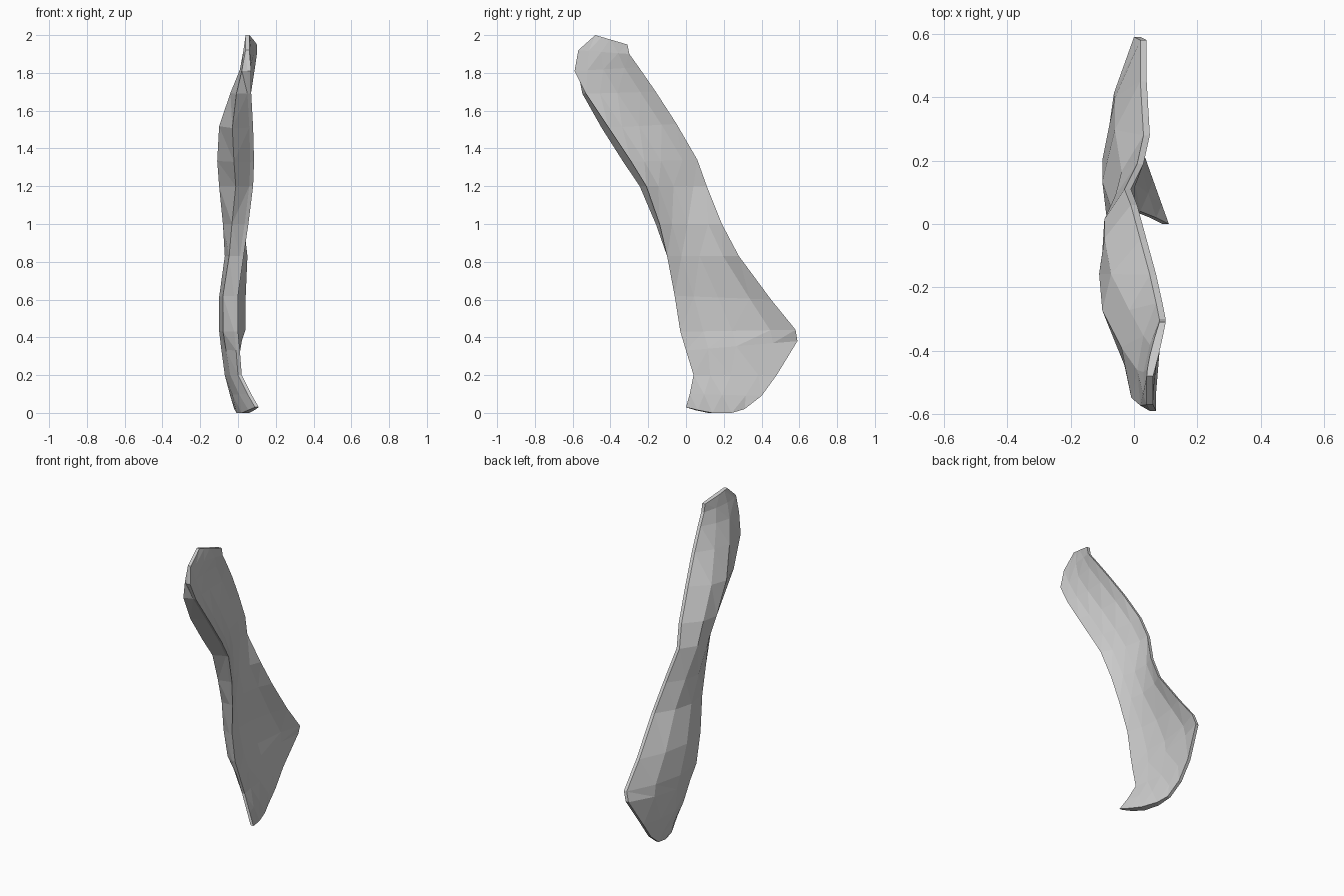
import bpy
import bmesh
from mathutils import Vector

# Remove the default cube
default = bpy.data.objects.get("Cube")
if default:
    bpy.data.objects.remove(default, do_unlink=True)

# Plain grey surface
grey = bpy.data.materials.new("bone_grey")
grey.use_nodes = True
colour = (0.6, 0.6, 0.6, 1)
grey.diffuse_color = colour
grey.node_tree.nodes["Principled BSDF"].inputs["Base Color"].default_value = colour

# Stations from top to bottom: front crest point, back edge point,
# x of the outer bulge, x of the inner hollow, place of the outer front lip
STATIONS = [
    ((.05, -.48, 2), (.09, -.31, 1.95), .05, .08, .15),
    ((.05, -.57, 1.92), (.09, -.3, 1.9), .03, .07, .12),
    ((.06, -.59, 1.81), (.08, -.25, 1.83), .01, .06, .05),
    ((.06, -.53, 1.69), (.06, -.16, 1.7), -.04, .05, -.05),
    ((.07, -.41, 1.51), (.03, -.05, 1.53), -.1, .04, -.1),
    ((.075, -.29, 1.33), (0, .06, 1.34), -.11, .03, -.12),
    ((.07, -.21, 1.2), (-.02, .11, 1.2), -.1, .01, -.11),
    ((.045, -.14, 1), (.02, .19, 1), -.08, 0, -.06),
    ((.02, -.1, .83), (.04, .28, .83), -.07, -.01, 0),
    ((-.01, -.06, .62), (.03, .45, .6), -.1, -.03, .05),
    ((-.01, -.03, .43), (.03, .58, .44), -.1, -.03, .06),
    ((0, 0, .33), (.01, .59, .38), -.09, -.02, .08),
    ((.01, .04, .2), (-.02, .48, .2), -.07, -.01, .1),
    ((.06, .02, .1), (-.02, .4, .09), -.03, .02, .15),
    ((.1, 0, .03), (-.01, .31, .02), .02, .06, .15),
]

EDGE = Vector((.01, 0, 0))      # half thickness of the blade edges


def side_points(front, back, mid_x, shift, spread):
    """Points across one face, bowed so that the middle one reaches mid_x."""
    middle = front.lerp(back, spread[1][0]) + shift
    bow = Vector((mid_x - middle.x, 0, 0))
    return [front.lerp(back, place) + shift + bow * strength
            for place, strength in spread]


def section(front, back, outer_x, inner_x, lip):
    """Closed cross-section: outer face, back edge, inner face, front crest."""
    front, back = Vector(front), Vector(back)
    outer_spread = ((lip, .65), (.38, 1), (.7, .72))
    inner_spread = ((.2, .65), (.45, 1), (.78, .75))
    outer = side_points(front, back, outer_x, -EDGE, outer_spread)
    inner = side_points(front, back, inner_x, EDGE, inner_spread)
    outer = [front - EDGE] + outer + [back - EDGE]
    inner = [front + EDGE] + inner + [back + EDGE]
    return outer + inner[::-1]


def loft(name, sections, material):
    """Skin a list of equal cross-sections and cap both ends."""
    bm = bmesh.new()
    rings = [[bm.verts.new(p) for p in ring] for ring in sections]
    for upper, lower in zip(rings, rings[1:]):
        count = len(upper)
        for i in range(count):
            j = (i + 1) % count
            bm.faces.new((upper[i], upper[j], lower[j], lower[i]))
    # Cap the ends with strips joining the outer and inner faces
    for ring in (rings[0], rings[-1]):
        last = len(ring) - 1
        for i in range(len(ring) // 2 - 1):
            bm.faces.new((ring[i], ring[i + 1], ring[last - i - 1], ring[last - i]))
    bmesh.ops.recalc_face_normals(bm, faces=bm.faces)
    bmesh.ops.triangulate(bm, faces=bm.faces, quad_method='SHORT_EDGE')
    mesh = bpy.data.meshes.new(name)
    bm.to_mesh(mesh)
    bm.free()
    mesh.materials.append(material)
    obj = bpy.data.objects.new(name, mesh)
    bpy.context.collection.objects.link(obj)
    return obj


sections = [section(*station) for station in STATIONS]

# Round the lower rim down to the ground
for point in sections[-1]:
    if .03 < point.y < .3:
        point.z = 0 if point.y > .1 else .015

loft("flat_bone", sections, grey)
